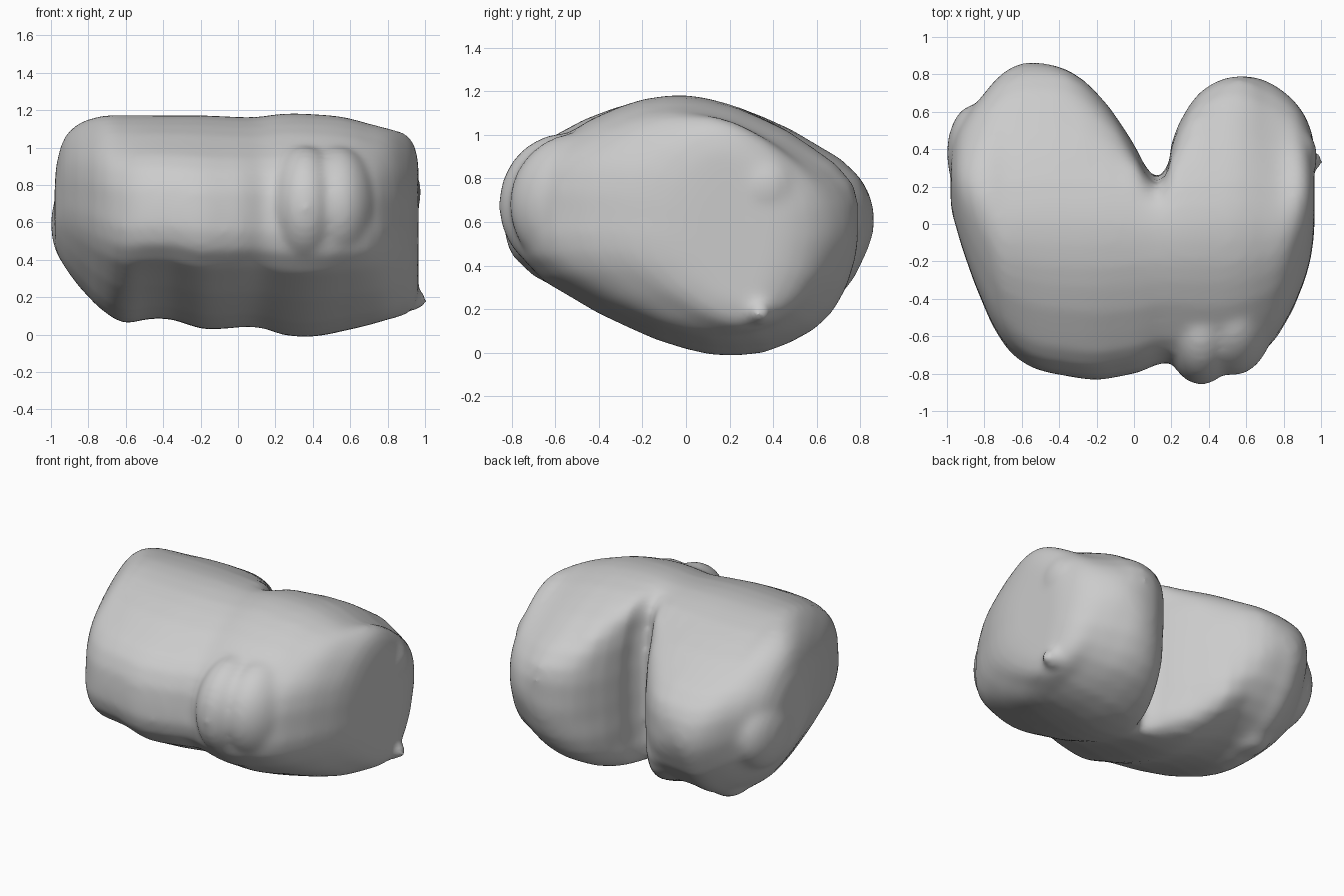
import bpy, bmesh
from mathutils import Matrix

cube = bpy.data.objects.get("Cube")
if cube:
    bpy.data.objects.remove(cube, do_unlink=True)

grey = bpy.data.materials.new("soft_grey")
grey.use_nodes = True
grey.diffuse_color = (0.6, 0.6, 0.6, 1)
grey.node_tree.nodes["Principled BSDF"].inputs["Base Color"].default_value = (0.6, 0.6, 0.6, 1)

# Side outline (depth, height), scaled to fit every station
outline = [(-1, .55), (-.97, .37), (-.7, .23), (-.35, .11), (0, .025), (.29, 0),
           (.58, .05), (.8, .16), (.96, .36), (1, .5), (.93, .66), (.7, .8),
           (.41, .92), (.12, .99), (-.12, 1), (-.41, .955), (-.72, .85), (-.92, .74)]

# Stations across the width: x, front y, back y, bottom z, top z
stations = [(-.98, .1, .4, .47, .8), (-.95, -.02, .48, .4, 1.0), (-.9, -.18, .57, .32, 1.09),
            (-.8, -.44, .7, .2, 1.15), (-.7, -.63, .81, .11, 1.17), (-.6, -.73, .86, .06, 1.17),
            (-.5, -.78, .87, .08, 1.17), (-.35, -.81, .82, .08, 1.17), (-.2, -.83, .7, .03, 1.17),
            (-.08, -.81, .55, .03, 1.165), (.02, -.79, .39, .04, 1.16), (.09, -.76, .27, .04, 1.16),
            (.14, -.74, .25, .03, 1.165), (.2, -.74, .43, .01, 1.175), (.3, -.76, .64, -.01, 1.18),
            (.42, -.77, .75, -.01, 1.175), (.57, -.74, .79, .02, 1.16), (.7, -.67, .77, .05, 1.125),
            (.8, -.54, .71, .08, 1.1), (.88, -.38, .63, .1, 1.08), (.94, -.2, .52, .14, 1.02),
            (.965, 0, .4, .3, .85)]


def depth(u, front, back):
    """Depth of an outline point; short backs are cut steeply so the top stays level."""
    mid = max(0, (front + back) / 2) if front > -.5 else 0
    if u <= 0:
        return mid + u * (mid - front)
    scaled = mid + u * (back - mid)
    if front > -.7:
        return scaled
    cut = min(.86 * u, back - .06 * (1 - u))
    return .3 * scaled + .7 * cut


bm = bmesh.new()
rings = []
for x, front, back, low, high in stations:
    rings.append([bm.verts.new((x, depth(u, front, back), low + w * (high - low)))
                  for u, w in outline])
n = len(outline)
for a, b in zip(rings, rings[1:]):
    for i in range(n):
        j = (i + 1) % n
        bm.faces.new((a[i], a[j], b[j], b[i]))
bm.faces.new(rings[0][::-1])
bm.faces.new(rings[-1])
bmesh.ops.recalc_face_normals(bm, faces=bm.faces[:])
bmesh.ops.subdivide_edges(bm, edges=bm.edges[:], cuts=1, smooth=0.6, use_grid_fill=True)


# Rounded swellings fused into the body
def swelling(centre, radii):
    bmesh.ops.create_icosphere(bm, subdivisions=4, radius=1,
                               matrix=Matrix.Translation(centre) @ Matrix.Diagonal((*radii, 1)))


swelling((.36, -.55, .68), (.2, .31, .33))      # inner front swelling
swelling((.53, -.49, .68), (.22, .32, .33))     # outer front swelling
swelling((-.85, .38, .59), (.15, .26, .26))     # back side ridge
swelling((.88, .36, .76), (.1, .15, .15))       # side bump
swelling((.92, .34, .185), (.095, .06, .06))    # small nub
swelling((-.6, .38, .18), (.13, .16, .11))      # underside bump

mesh = bpy.data.meshes.new("body")
bm.to_mesh(mesh)
bm.free()
body = bpy.data.objects.new("body", mesh)
bpy.context.collection.objects.link(body)
mesh.materials.append(grey)

# Fuse and soften
remesh = body.modifiers.new("fuse", 'REMESH')
remesh.mode = 'VOXEL'
remesh.voxel_size = .022
remesh.use_smooth_shade = True
soften = body.modifiers.new("soften", 'SMOOTH')
soften.factor = .5
soften.iterations = 14
